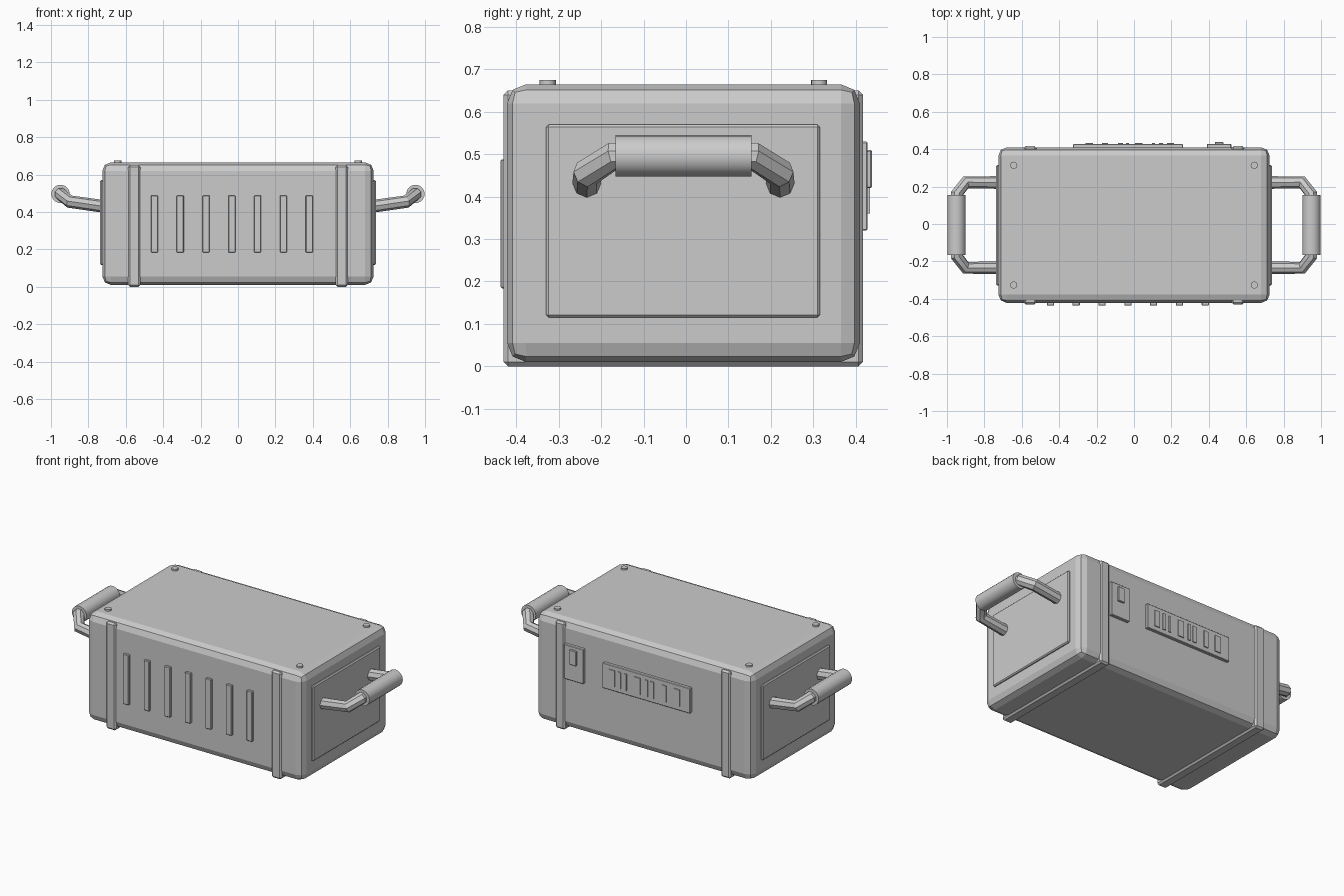
import bpy
from math import radians
from mathutils import Vector

cube = bpy.data.objects.get("Cube")
if cube:
    bpy.data.objects.remove(cube, do_unlink=True)

grey = bpy.data.materials.new("light_grey_metal")
grey.use_nodes = True
COLOUR = (0.6, 0.6, 0.6, 1)
grey.diffuse_color = COLOUR
grey.node_tree.nodes["Principled BSDF"].inputs["Base Color"].default_value = COLOUR


def finish(name):
    ob = bpy.context.object
    ob.name = name
    ob.data.materials.append(grey)
    return ob


def box(name, x, y, z, bevel=0.0, segments=1):
    """Box from (min, max) pairs, with optional bevelled edges."""
    lo, hi = Vector((x[0], y[0], z[0])), Vector((x[1], y[1], z[1]))
    bpy.ops.mesh.primitive_cube_add(size=1, location=(lo + hi) / 2)
    ob = finish(name)
    ob.scale = hi - lo
    bpy.ops.object.transform_apply(location=False, rotation=False, scale=True)
    if bevel:
        mod = ob.modifiers.new("edge_bevel", "BEVEL")
        mod.width, mod.segments = bevel, segments
    return ob


def cylinder(name, radius, depth, centre, rotation=(0, 0, 0), sides=16):
    bpy.ops.mesh.primitive_cylinder_add(vertices=sides, radius=radius, depth=depth,
                                        location=centre, rotation=rotation)
    bpy.ops.object.shade_smooth_by_angle(angle=radians(35))
    return finish(name)


def tube(name, points, radius):
    curve = bpy.data.curves.new(name, "CURVE")
    curve.dimensions = "3D"
    curve.bevel_depth, curve.bevel_resolution = radius, 2
    curve.use_fill_caps = True
    spline = curve.splines.new("POLY")
    spline.points.add(len(points) - 1)
    for p, co in zip(spline.points, points):
        p.co = (*co, 1)
    ob = bpy.data.objects.new(name, curve)
    bpy.context.collection.objects.link(ob)
    bpy.ops.object.select_all(action="DESELECT")
    ob.select_set(True)
    bpy.context.view_layer.objects.active = ob
    bpy.ops.object.convert(target="MESH")
    bpy.ops.object.shade_smooth_by_angle(angle=radians(32))
    return finish(name)


MID = -0.006  # depth centre of the case

# Case body
box("case_body", (-0.725, 0.725), (-0.422, 0.41), (0.01, 0.665), 0.045, 2)

for side, s in (("left", 1), ("right", -1)):
    # Strap band round the case
    box(f"{side}_strap", sorted((s * 0.522, s * 0.588)), (-0.43, 0.417),
        (0, 0.65), 0.01)
    # End panel
    box(f"{side}_end_panel", sorted((s * 0.71, s * 0.737)), (-0.33, 0.316),
        (0.115, 0.57), 0.006)
    # Carrying handle: bent tube with a thicker grip
    arm = [(0.72, 0.228, 0.43), (0.9, 0.228, 0.455), (0.949, 0.165, 0.496)]
    path = arm + [(x, -y, z) for x, y, z in reversed(arm)]
    tube(f"{side}_handle", [(s * x, y + MID, z) for x, y, z in path], 0.034)
    cylinder(f"{side}_grip", 0.049, 0.32, (s * 0.949, MID, 0.496),
             (radians(90), 0, 0), 20)
    # Lid screws
    for end, y in (("front", -0.326), ("back", 0.314)):
        cylinder(f"{side}_{end}_screw", 0.019, 0.03, (s * 0.643, y, 0.66))

# Front ribs
for i in range(7):
    x = -0.447 + i * 0.138
    box(f"front_rib_{i + 1}", (x - 0.019, x + 0.019), (-0.437, -0.41),
        (0.184, 0.488), 0.003)

# Rear display panel with bars of varying width
box("rear_display_panel", (-0.326, 0.262), (0.4, 0.428), (0.333, 0.486), 0.003)
bars = [(0.195, 0.036), (0.145, 0.02), (0.105, 0.015), (0.025, 0.04),
        (-0.035, 0.018), (-0.072, 0.025), (-0.155, 0.03), (-0.24, 0.04)]
for i, (x, width) in enumerate(bars):
    box(f"display_bar_{i + 1}", (x - width / 2, x + width / 2), (0.42, 0.434),
        (0.36, 0.46))

# Rear switch plate and switch
box("switch_plate", (0.39, 0.52), (0.4, 0.428), (0.32, 0.53), 0.003)
box("switch_button", (0.432, 0.478), (0.42, 0.438), (0.42, 0.51), 0.003)
